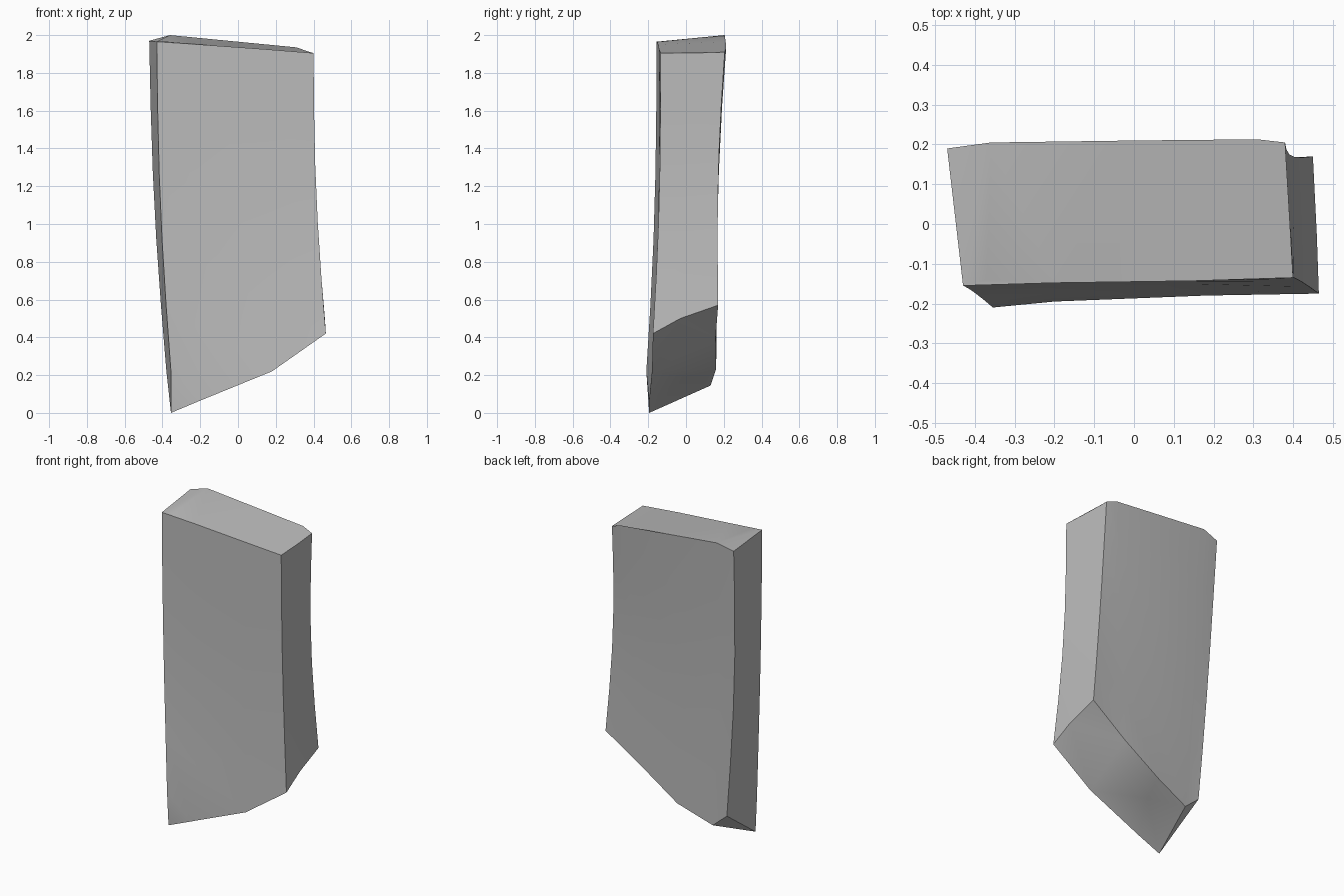
import bpy, bmesh, math
from mathutils import Vector

if "Cube" in bpy.data.objects:
    bpy.data.objects.remove(bpy.data.objects["Cube"], do_unlink=True)

# Stone colour
stone = bpy.data.materials.new("grey stone")
stone.use_nodes = True
colour = (0.5, 0.5, 0.5, 1.0)
stone.diffuse_color = colour
shader = next(n for n in stone.node_tree.nodes if n.type == "BSDF_PRINCIPLED")
shader.inputs["Base Color"].default_value = colour
shader.inputs["Roughness"].default_value = 0.9

# Matching upper and lower rims, from the front -x corner round by the front, +x, back
top_rim = [(-.43, -.155, 1.965), (-.2, -.148, 1.95), (.15, -.143, 1.925),
           (.40, -.135, 1.905), (.39, .04, 1.905), (.38, .205, 1.91),
           (.31, .213, 1.935), (0, .21, 1.965), (-.36, .205, 2), (-.47, .19, 1.97)]
low_rim = [(-.355, -.21, .22), (-.2, -.195, .065), (.18, -.18, .22),
           (.465, -.175, .42), (.46, -.03, .5), (.45, .17, .57),
           (.2, .157, .4), (-.05, .16, .235), (-.28, .13, .145), (-.38, .13, .23)]


def waist(a, b, t):
    """Point between the rims, pinched in depth and leaning to -x."""
    p = Vector(a).lerp(Vector(b), t)
    bow = math.sin(math.pi * t)
    return Vector((p.x - 0.018 * bow, p.y * (1 - 0.09 * bow), p.z))


bm = bmesh.new()
steps = 5
rows = [[bm.verts.new(waist(a, b, i / steps)) for a, b in zip(top_rim, low_rim)]
        for i in range(steps + 1)]
count = len(top_rim)

# Slab sides
for upper, lower in zip(rows, rows[1:]):
    for j in range(count):
        k = (j + 1) % count
        bm.faces.new((upper[j], lower[j], lower[k], upper[k]))

# Top, with the chipped -x end folded down from the main plane
t = rows[0]
inner = bm.verts.new((-.37, -.14, 1.965))
bm.faces.new((t[0], t[1], inner))
bm.faces.new((inner, *t[1:9]))
bm.faces.new((t[0], inner, t[8], t[9]))

# Broken underside: pointed tip and a shallow hollow
a, f1, f2, b, m, c, c2, g, d1, d2 = rows[-1]
tip = bm.verts.new((-.355, -.195, 0))
hollow = bm.verts.new((-.1, 0, .19))
for face in ((a, tip, f1), (a, d2, tip), (d2, d1, tip),
             (tip, hollow, f1), (f1, hollow, f2), (f2, hollow, g),
             (g, hollow, d1), (d1, hollow, tip),
             (f2, g, c2), (f2, c2, m), (f2, m, b), (c2, c, m)):
    bm.faces.new(face)
bmesh.ops.recalc_face_normals(bm, faces=bm.faces[:])

mesh = bpy.data.meshes.new("stone_slab")
bm.to_mesh(mesh)
bm.free()
mesh.materials.append(stone)
slab = bpy.data.objects.new("stone_slab", mesh)
bpy.context.collection.objects.link(slab)

# Soft facets with crisp broken edges
bpy.ops.object.select_all(action="DESELECT")
slab.select_set(True)
bpy.context.view_layer.objects.active = slab
bpy.ops.object.shade_smooth_by_angle(angle=math.radians(40))
